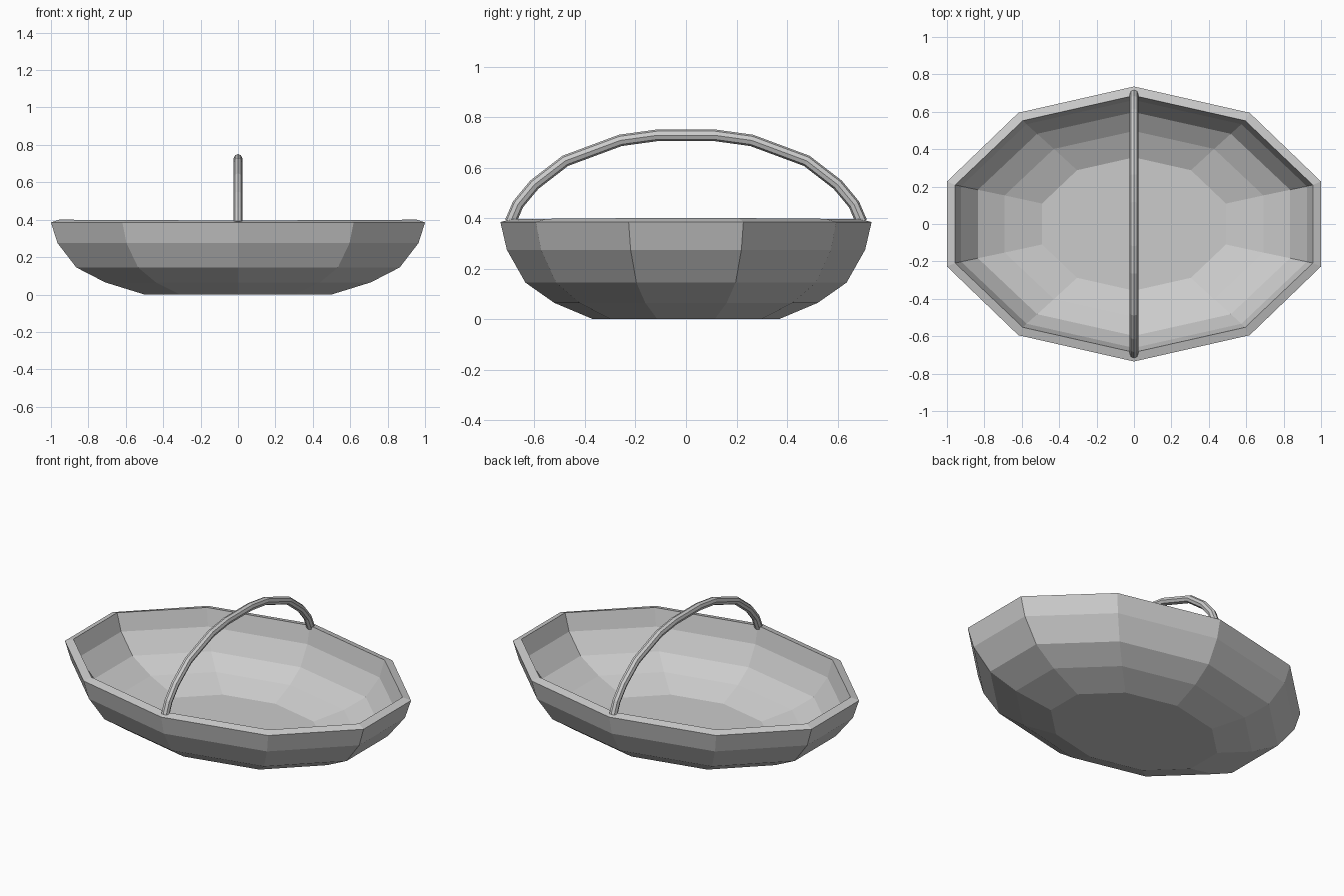
import bpy
import bmesh
from math import sin, cos, pi

cube = bpy.data.objects.get("Cube")
if cube:
    bpy.data.objects.remove(cube)

grey = bpy.data.materials.new("plain grey")
grey.use_nodes = True
colour = (0.6, 0.6, 0.6, 1)
grey.diffuse_color = colour
grey.node_tree.nodes["Principled BSDF"].inputs["Base Color"].default_value = colour


def add_object(name, data):
    obj = bpy.data.objects.new(name, data)
    bpy.context.collection.objects.link(obj)
    data.materials.append(grey)
    return obj


# Basket bowl: stretched ten-sided rings, a flat base and an open top
SIDES = 10
HALF_LENGTH, HALF_WIDTH = 1 / cos(pi / SIDES), 0.735
profile = [(0.5, 0), (0.71, 0.065), (0.865, 0.145), (0.965, 0.275), (1, 0.385)]
bm = bmesh.new()
rings = []
for scale, z in profile:
    angles = [2 * pi * i / SIDES for i in range(SIDES)]
    rings.append([bm.verts.new((HALF_LENGTH * scale * sin(a),
                                -HALF_WIDTH * scale * cos(a), z)) for a in angles])
bm.faces.new(rings[0][::-1])
for low, high in zip(rings, rings[1:]):
    for i in range(SIDES):
        j = (i + 1) % SIDES
        bm.faces.new((low[i], low[j], high[j], high[i]))
mesh = bpy.data.meshes.new("basket_bowl")
bm.to_mesh(mesh)
bm.free()
bowl = add_object("basket_bowl", mesh)
wall = bowl.modifiers.new("wall thickness", 'SOLIDIFY')
wall.thickness = 0.05
wall.offset = -1

# Carrying handle: eight-sided tube arched across the bowl
half_arch = [(0.695, 0.385), (0.665, 0.455), (0.6, 0.533), (0.478, 0.627),
             (0.26, 0.708), (0.115, 0.728)]
arch = [(-y, z) for y, z in half_arch] + half_arch[::-1]
curve = bpy.data.curves.new("handle", 'CURVE')
curve.dimensions = '3D'
curve.bevel_depth = 0.023
curve.bevel_resolution = 2
curve.use_fill_caps = True
spline = curve.splines.new('POLY')
spline.points.add(len(arch) - 1)
for point, (y, z) in zip(spline.points, arch):
    point.co = (0, y, z, 1)
spline.use_smooth = False
handle = add_object("handle", curve)
bpy.ops.object.select_all(action='DESELECT')
handle.select_set(True)
bpy.context.view_layer.objects.active = handle
bpy.ops.object.convert(target='MESH')
